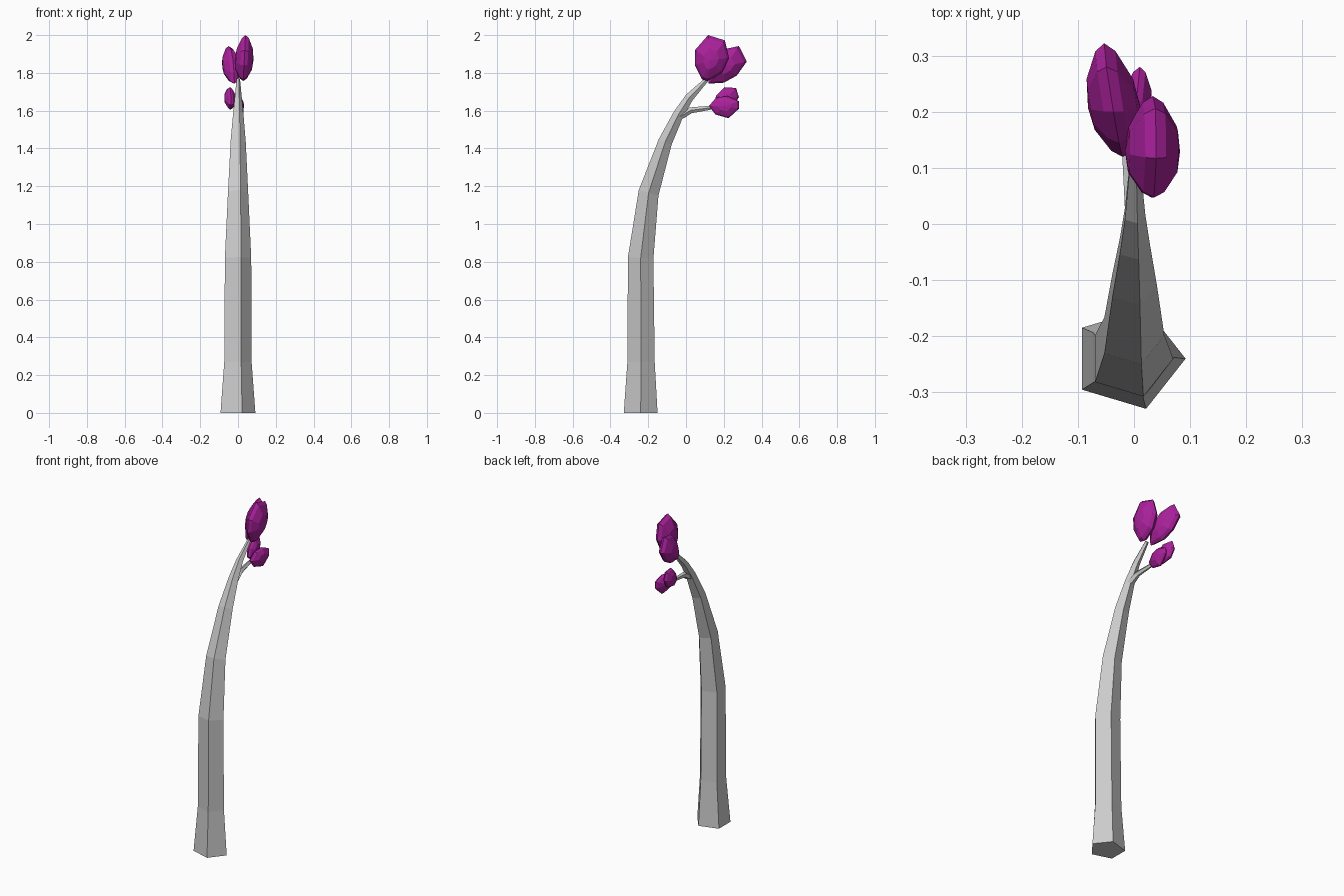
import bpy, bmesh
from math import sin, cos, pi, radians

if "Cube" in bpy.data.objects:
    bpy.data.objects.remove(bpy.data.objects["Cube"])


def finish(name, bm, mat=None):
    bmesh.ops.recalc_face_normals(bm, faces=bm.faces[:])
    me = bpy.data.meshes.new(name)
    bm.to_mesh(me)
    bm.free()
    ob = bpy.data.objects.new(name, me)
    bpy.context.collection.objects.link(ob)
    if mat:
        me.materials.append(mat)
    return ob


def bridge(bm, a, b):
    n = len(a)
    for i in range(n):
        bm.faces.new((a[i], a[(i + 1) % n], b[(i + 1) % n], b[i]))


def tube(name, rings):
    """Five-sided limb; each ring is (x, y, z, radius x, radius depth, lean in degrees)."""
    bm = bmesh.new()
    loops = []
    for x, y, z, rx, rd, lean in rings:
        t = radians(lean)
        loops.append([bm.verts.new((x + rx * cos(a),
                                    y + rd * sin(a) * cos(t),
                                    z - rd * sin(a) * sin(t)))
                      for a in (2 * pi * k / 5 for k in range(5))])
    for a, b in zip(loops, loops[1:]):
        bridge(bm, a, b)
    bm.faces.new(loops[0])
    bm.faces.new(loops[-1])
    return finish(name, bm)


def bud(name, outline, x, thick, mat, lean_y=0.0, lean_z=0.0):
    """Lens-shaped bud from a side outline of (y, z) points."""
    n = len(outline)
    cy = sum(p[0] for p in outline) / n
    cz = sum(p[1] for p in outline) / n
    bm = bmesh.new()

    def vert(y, z, s, off):
        dy, dz = (y - cy) * s, (z - cz) * s
        return bm.verts.new((x + off * thick + lean_y * dy + lean_z * dz, cy + dy, cz + dz))

    rim = [vert(y, z, 1, 0) for y, z in outline]
    for side in (-1, 1):
        last = rim
        for s, off in ((0.88, 0.38), (0.45, 0.88)):
            ring = [vert(y, z, s, off * side) for y, z in outline]
            bridge(bm, last, ring)
            last = ring
        tip = vert(cy, cz, 0, side)
        for i in range(n):
            bm.faces.new((last[i], last[(i + 1) % n], tip))
    return finish(name, bm, mat)


purple = bpy.data.materials.new("purple")
purple.diffuse_color = (0.40, 0.015, 0.33, 1)
purple.use_nodes = True
purple.node_tree.nodes["Principled BSDF"].inputs["Base Color"].default_value = purple.diffuse_color

# leaning trunk and its side twig
tube("trunk", [
    (-0.010, -0.240, 0.00, 0.102, 0.094, 0),
    (-0.008, -0.238, 0.27, 0.080, 0.076, 0),
    (-0.007, -0.240, 0.82, 0.077, 0.071, 4),
    (-0.005, -0.198, 1.165, 0.059, 0.057, 16),
    (-0.003, -0.110, 1.435, 0.044, 0.039, 25),
    (-0.001, -0.040, 1.580, 0.030, 0.030, 35),
    (0.000, 0.018, 1.670, 0.020, 0.024, 42),
    (0.001, 0.110, 1.765, 0.010, 0.012, 45),
])
tube("side_twig", [
    (0.000, -0.030, 1.570, 0.022, 0.020, 40),
    (-0.003, 0.025, 1.602, 0.016, 0.017, 70),
    (-0.015, 0.150, 1.618, 0.009, 0.010, 82),
])

# pair of large buds at the tip
bud("upper_bud_tall",
    [(0.117, 2.0), (0.206, 1.972), (0.228, 1.88), (0.19, 1.80),
     (0.115, 1.757), (0.085, 1.765), (0.047, 1.84), (0.047, 1.92)],
    0.033, 0.049, purple, lean_z=0.05)
bud("upper_bud_low",
    [(0.20, 1.925), (0.28, 1.942), (0.322, 1.86), (0.268, 1.785),
     (0.20, 1.748), (0.12, 1.743), (0.12, 1.80), (0.145, 1.87)],
    -0.035, 0.047, purple, lean_y=-0.15, lean_z=-0.03)

# pair of small buds on the twig
bud("lower_bud_left",
    [(0.205, 1.724), (0.265, 1.72), (0.28, 1.672), (0.25, 1.62),
     (0.18, 1.605), (0.145, 1.63), (0.16, 1.68)],
    -0.043, 0.029, purple, lean_y=-0.1)
bud("lower_bud_right",
    [(0.16, 1.67), (0.22, 1.677), (0.28, 1.65), (0.28, 1.61),
     (0.225, 1.56), (0.155, 1.58), (0.122, 1.625)],
    0.003, 0.028, purple, lean_y=0.1)
